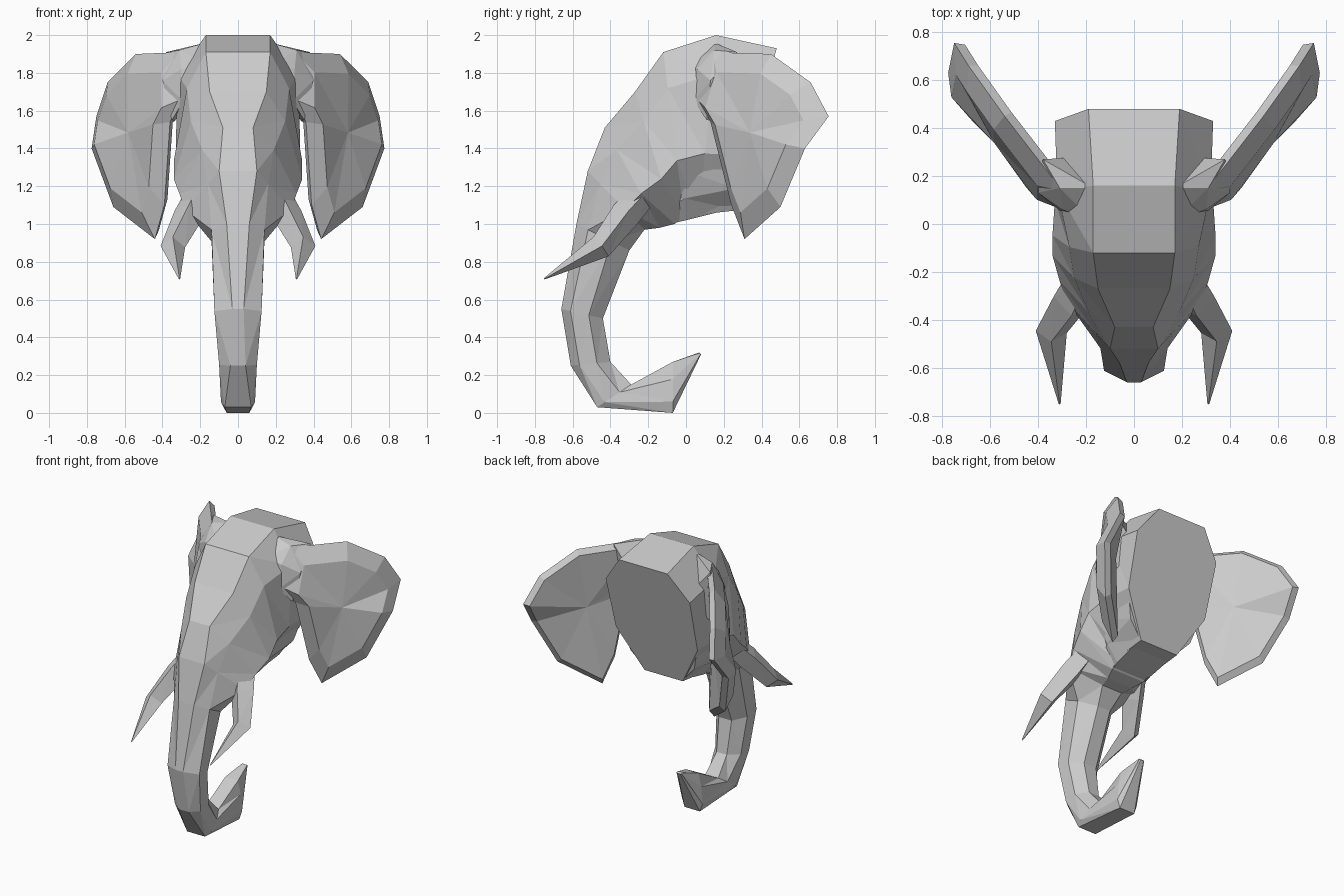
import bpy, bmesh
from mathutils import Vector

if "Cube" in bpy.data.objects:
    bpy.data.objects.remove(bpy.data.objects["Cube"])


def make_object(name, bm):
    bmesh.ops.recalc_face_normals(bm, faces=bm.faces)
    mesh = bpy.data.meshes.new(name)
    bm.to_mesh(mesh)
    bm.free()
    obj = bpy.data.objects.new(name, mesh)
    bpy.context.collection.objects.link(obj)
    return obj


def bridge(bm, a, b):
    n = len(a)
    faces = [bm.faces.new((a[i], a[(i + 1) % n], b[(i + 1) % n], b[i])) for i in range(n)]
    bmesh.ops.triangulate(bm, faces=faces)


def loft(name, rings):
    bm = bmesh.new()
    rows = [[bm.verts.new(p) for p in ring] for ring in rings]
    for a, b in zip(rows, rows[1:]):
        bridge(bm, a, b)
    bm.faces.new(rows[0])
    bm.faces.new(rows[-1])
    return make_object(name, bm)


def section(yt, zt, yb, zb, *widths):
    # symmetric eight-point cross-section between an upper and a lower point
    top, low = Vector((0, yt, zt)), Vector((0, yb, zb))
    half = [top.lerp(low, t) + Vector((w, 0, 0)) for t, w in zip((0, .22, .66, 1), widths)]
    return half + [Vector((-p.x, p.y, p.z)) for p in reversed(half)]


# Head flowing into the trunk: upper y,z / lower y,z / four half-widths
head = [
    (.48, 1.93, .25, 1.07, .19, .33, .32, .15),
    (.16, 2.00, .07, 1.05, .17, .32, .33, .15),
    (-.12, 1.91, -.01, 1.04, .17, .27, .34, .14),
    (-.27, 1.70, -.06, 1.00, .15, .25, .34, .13),
    (-.43, 1.51, -.14, .98, .08, .19, .31, .10),
    (-.52, 1.28, -.22, .97, .10, .16, .28, .08),
    (-.58, 1.00, -.30, .86, .06, .14, .14, .05),
    (-.66, .55, -.44, .50, .03, .125, .12, .05),
    (-.61, .25, -.40, .27, .04, .10, .10, .04),
    (-.47, .03, -.29, .15, .07, .09, .08, .05),
    (-.07, .00, -.07, .27, .06, .08, .07, .05),
    (.08, .31, .07, .32, .01, .02, .02, .01),
]
loft("head_and_trunk", [section(*s) for s in head])

# Lower jaw
jaw = [
    (.31, 1.40, .24, 1.08, .20, .29, .25, .15),
    (-.02, 1.36, 0, 1.02, .20, .28, .22, .14),
    (-.14, 1.18, -.17, .98, .10, .14, .14, .09),
]
loft("lower_jaw", [section(*s) for s in jaw])


def tusk(side, name):
    path = [(.21, -.22, 1.16, .07), (.26, -.32, 1.05, .08),
            (.345, -.45, .88, .065), (.31, -.75, .71, .004)]
    pts = [Vector((side * x, y, z)) for x, y, z, r in path]
    rings = []
    for i, p in enumerate(pts):
        along = (pts[min(i + 1, 3)] - pts[max(i - 1, 0)]).normalized()
        u = along.cross(Vector((1, 0, 0))).normalized()
        v = along.cross(u)
        r = path[i][3]
        rings.append([p + u * r, p + v * r, p - u * r, p - v * r])
    loft(name, rings)


def ear(side, name):
    rim = [(.30, .06, 1.66), (.30, .14, 1.91), (.54, .45, 1.90), (.69, .66, 1.75),
           (.75, .755, 1.57), (.775, .63, 1.40), (.66, .50, 1.09), (.44, .31, .92),
           (.39, .24, 1.10), (.36, .13, 1.54)]
    rim = [Vector((side * x, y, z)) for x, y, z in rim]
    mid = sum(rim, Vector()) / len(rim)
    front = Vector((side * .77, -.63, 0))
    bm = bmesh.new()
    edge = [bm.verts.new(p) for p in rim]
    face = [bm.verts.new(p.lerp(mid, .25) + front * .065) for p in rim]
    back = [bm.verts.new(p.lerp(mid, .08) - front * .035) for p in rim]
    bridge(bm, edge, face)
    bridge(bm, edge, back)
    for ring, offset in ((face, .08), (back, -.035)):
        hub = bm.verts.new(mid + front * offset)
        for i in range(len(ring)):
            bm.faces.new((hub, ring[i - 1], ring[i]))
    make_object(name, bm)


def ear_root(side, name):
    # angular wedge joining the ear to the side of the head
    pts = [(.29, .04, 1.65), (.30, .06, 1.82), (.17, .15, 1.96), (.31, .15, 1.92),
           (.38, .27, 1.91), (.40, .13, 1.76), (.34, .22, 1.54), (.35, .11, 1.55),
           (.18, .02, 1.85), (.20, .28, 1.70)]
    bm = bmesh.new()
    verts = [bm.verts.new((side * x, y, z)) for x, y, z in pts]
    bmesh.ops.convex_hull(bm, input=verts)
    loose = [v for v in bm.verts if not v.link_faces]
    bmesh.ops.delete(bm, geom=loose, context='VERTS')
    make_object(name, bm)


# Mirrored ears and tusks
for side, label in ((1, "right"), (-1, "left")):
    tusk(side, label + "_tusk")
    ear(side, label + "_ear")
    ear_root(side, label + "_ear_root")
